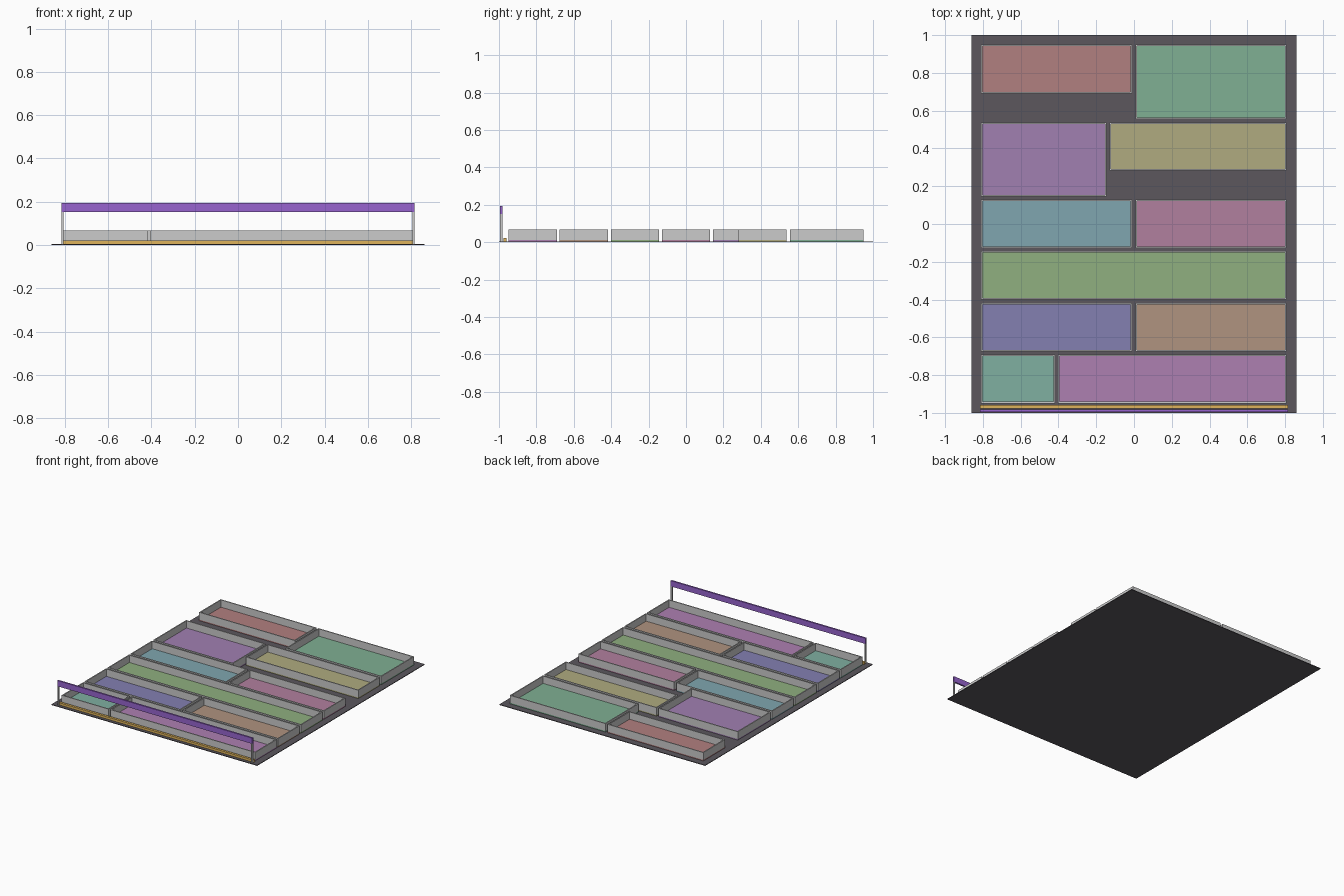
import bpy, bmesh

if "Cube" in bpy.data.objects:
    bpy.data.objects.remove(bpy.data.objects["Cube"])

BASE_Z, FLOOR_Z, RIM_Z, WALL = 0.005, 0.013, 0.068, 0.008


def material(name, rgb):
    mat = bpy.data.materials.new(name)
    # display colour to linear
    mat.diffuse_color = [(c / 255) ** 2.2 for c in rgb] + [1]
    mat.use_nodes = True
    mat.node_tree.nodes["Principled BSDF"].inputs["Base Color"].default_value = mat.diffuse_color
    return mat


def finish(name, bm, mat=None):
    bmesh.ops.recalc_face_normals(bm, faces=bm.faces)
    mesh = bpy.data.meshes.new(name)
    bm.to_mesh(mesh)
    bm.free()
    obj = bpy.data.objects.new(name, mesh)
    bpy.context.collection.objects.link(obj)
    if mat:
        mesh.materials.append(mat)
    return obj


def box(name, x0, x1, y0, y1, z0, z1, mat=None):
    bm = bmesh.new()
    bmesh.ops.create_cube(bm, size=1)
    for v in bm.verts:
        v.co = (x1 if v.co.x > 0 else x0, y1 if v.co.y > 0 else y0, z1 if v.co.z > 0 else z0)
    return finish(name, bm, mat)


def frame(name, x0, x1, y0, y1, z0, z1, t):
    """Rectangular ring of walls, thickness t."""
    bm = bmesh.new()

    def ring(d, z):
        return [bm.verts.new(p) for p in ((x0 + d, y0 + d, z), (x1 - d, y0 + d, z),
                                          (x1 - d, y1 - d, z), (x0 + d, y1 - d, z))]
    rings = [ring(0, z0), ring(0, z1), ring(t, z1), ring(t, z0)]
    for k in range(4):
        a, b = rings[k], rings[(k + 1) % 4]
        for i in range(4):
            j = (i + 1) % 4
            bm.faces.new((a[i], a[j], b[j], b[i]))
    return finish(name, bm)


# Base plate
box("base_plate", -0.86, 0.86, -1, 1, 0, BASE_Z, material("dark_grey", (92, 88, 94)))

# Trays: x0, x1, y0, y1, floor colour
L, R = -0.81, 0.808
trays = [
    ("red", L, -0.01, 0.692, 0.95, (176, 127, 127)),
    ("green", 0.008, R, 0.556, 0.95, (127, 174, 146)),
    ("purple", L, -0.145, 0.145, 0.538, (160, 127, 176)),
    ("yellow", -0.13, R, 0.282, 0.538, (174, 170, 127)),
    ("teal", L, -0.01, -0.128, 0.129, (127, 165, 174)),
    ("pink", 0.008, R, -0.128, 0.129, (176, 127, 157)),
    ("lime", L, R, -0.401, -0.144, (142, 174, 127)),
    ("blue", L, -0.01, -0.675, -0.418, (130, 127, 176)),
    ("orange", 0.008, R, -0.675, -0.418, (174, 146, 127)),
    ("mint", L, -0.417, -0.949, -0.691, (127, 174, 160)),
    ("magenta", -0.403, R, -0.949, -0.691, (172, 127, 176)),
]
for colour, x0, x1, y0, y1, rgb in trays:
    box(colour + "_tray_floor", x0, x1, y0, y1, BASE_Z, FLOOR_Z, material(colour, rgb))
    frame(colour + "_tray_walls", x0, x1, y0, y1, FLOOR_Z, RIM_Z, WALL)

# Front kerb strip
box("front_strip", -0.815, 0.815, -0.977, -0.959, BASE_Z, 0.022, material("amber", (222, 178, 92)))

# Raised front rail on two posts
box("front_rail", -0.815, 0.815, -0.994, -0.981, 0.152, 0.195, material("violet", (150, 100, 205)))
for side, s in (("left", -1), ("right", 1)):
    xs = sorted((s * 0.815, s * 0.805))
    box(side + "_rail_post", *xs, -0.994, -0.981, BASE_Z, 0.152)
